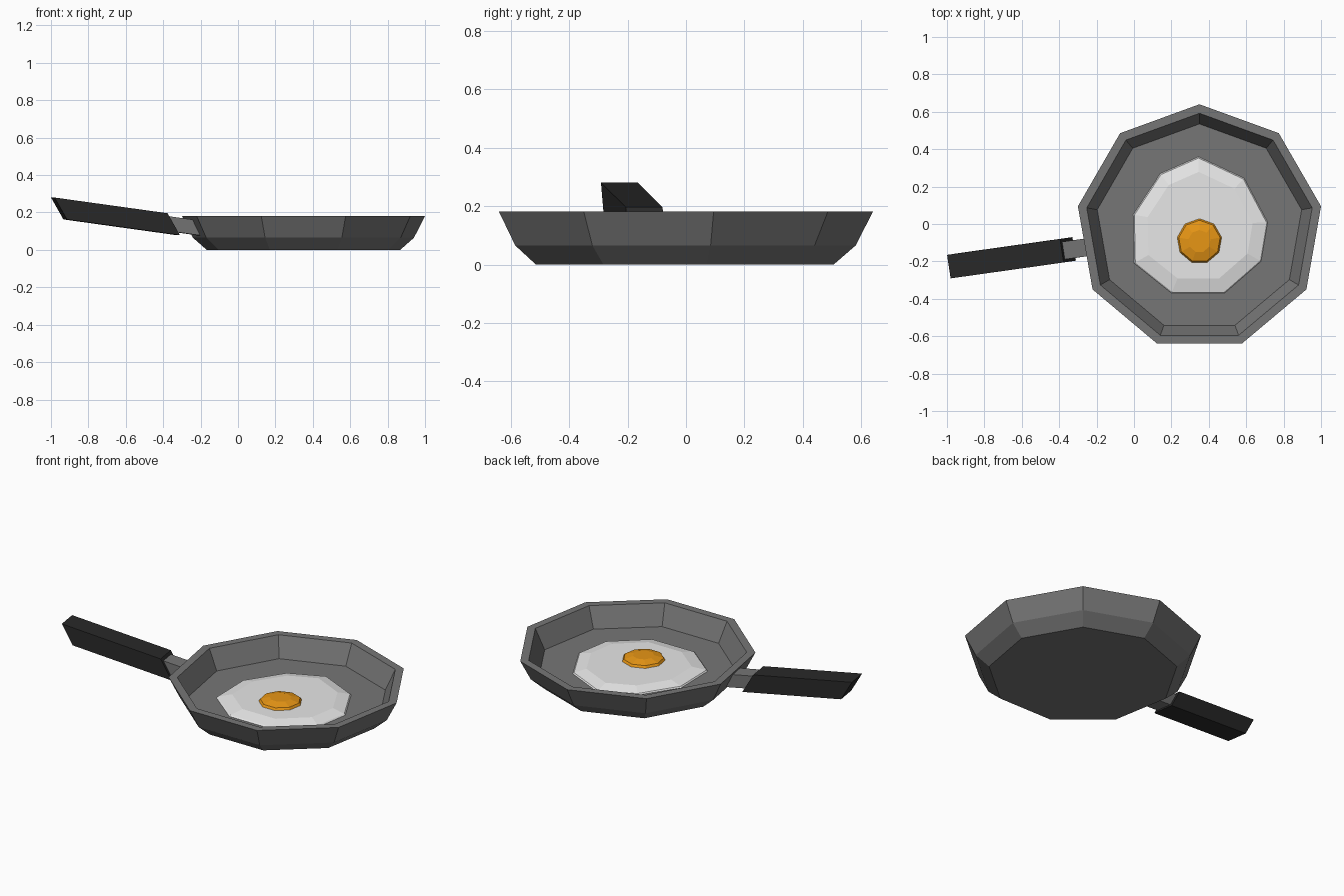
import bpy, bmesh, math
from mathutils import Vector

if "Cube" in bpy.data.objects:
    bpy.data.objects.remove(bpy.data.objects["Cube"])


def material(name, rgb):
    m = bpy.data.materials.new(name)
    m.diffuse_color = (*rgb, 1)
    m.use_nodes = True
    m.node_tree.nodes["Principled BSDF"].inputs["Base Color"].default_value = m.diffuse_color
    return m


GREY = material("pan grey", (0.18, 0.18, 0.18))
BLACK = material("handle black", (0.022, 0.022, 0.022))
WHITE = material("egg white", (0.84, 0.84, 0.84))
YELLOW = material("yolk orange", (0.84, 0.32, 0.008))


def make(name, bm, mat):
    bmesh.ops.recalc_face_normals(bm, faces=bm.faces)
    me = bpy.data.meshes.new(name)
    bm.to_mesh(me)
    bm.free()
    me.materials.append(mat)
    ob = bpy.data.objects.new(name, me)
    bpy.context.collection.objects.link(ob)
    return ob


def loft(name, rings, mat):
    """Skin a stack of equal-length rings and cap both ends."""
    bm = bmesh.new()
    loops = [[bm.verts.new(p) for p in r] for r in rings]
    n = len(loops[0])
    for a, b in zip(loops, loops[1:]):
        for i in range(n):
            j = (i + 1) % n
            bm.faces.new((a[i], a[j], b[j], b[i]))
    bm.faces.new(loops[0][::-1])
    bm.faces.new(loops[-1])
    return make(name, bm, mat)


def nonagon(cx, cy, r, z):
    return [(cx + r * math.cos(math.radians(90 + 40 * i)),
             cy + r * math.sin(math.radians(90 + 40 * i)), z) for i in range(9)]


# Pan: outer wall up, over the rim and down to the inner floor
pan = [(0.525, 0), (0.60, 0.065), (0.66, 0.182), (0.612, 0.182), (0.555, 0.063)]
loft("pan", [nonagon(0.35, -0.02, r, z) for r, z in pan], GREY)

# Egg white: irregular outline with a sloped edge
outline = [(0.345, 0.36), (0.14, 0.27), (-0.005, 0.05), (0, -0.21), (0.2, -0.37),
           (0.485, -0.37), (0.68, -0.2), (0.715, 0.01), (0.59, 0.245)]
loft("egg_white", [[(0.35 + (x - 0.35) * s, -0.01 + (y + 0.01) * s, z) for x, y in outline]
                   for s, z in ((1, 0.062), (0.98, 0.07), (0.78, 0.087))], WHITE)

# Yolk: low faceted dome
yolk = [(0.123, 0.083), (0.112, 0.1), (0.06, 0.114)]
loft("yolk", [nonagon(0.35, -0.092, r, z) for r, z in yolk], YELLOW)


def bar(name, far, near, down, width, mat):
    """Sheared box running between two top-centre points."""
    side = Vector((-0.15, 0.985, 0)).normalized() * width / 2
    down = Vector(down)
    rings = []
    for c in (Vector(far), Vector(near)):
        rings.append([c + side, c - side, c - side + down, c + side + down])
    loft(name, rings, mat)


# Handle grip and the metal neck joining it to the pan
bar("handle", (-0.99, -0.228, 0.28), (-0.386, -0.143, 0.196), (0.066, 0.01, -0.117), 0.127, BLACK)
bar("handle_neck", (-0.42, -0.148, 0.186), (-0.235, -0.122, 0.16), (0.045, 0.006, -0.085), 0.095, GREY)
